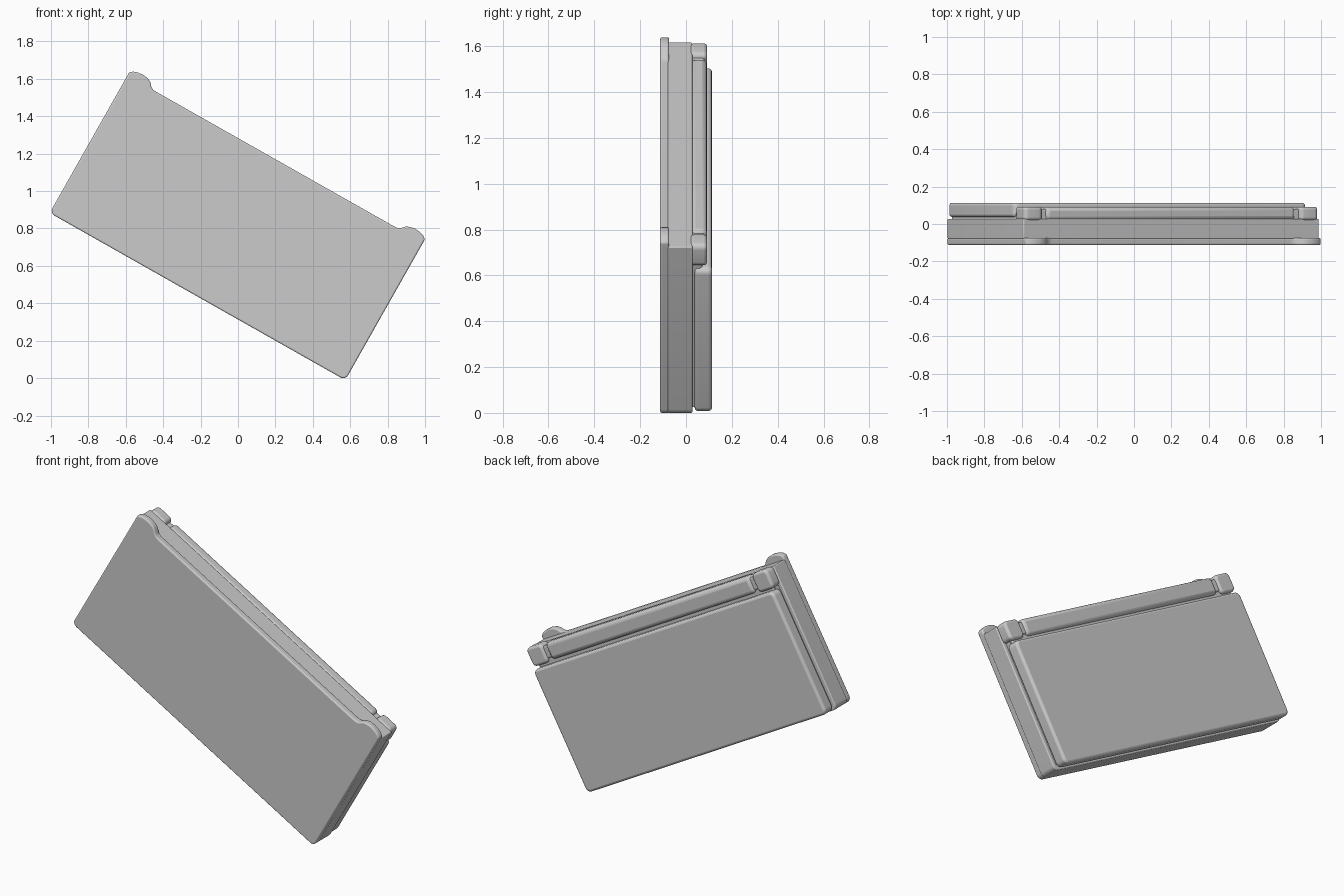
import bpy, bmesh, math
from mathutils import Matrix

if "Cube" in bpy.data.objects:
    bpy.data.objects.remove(bpy.data.objects["Cube"])

# whole device is tilted in the front plane
TILT = Matrix.Translation((0, 0, 0.819)) @ Matrix.Rotation(math.radians(29.5), 4, 'Y')

grey = bpy.data.materials.new("light grey plastic")
grey.diffuse_color = (0.6, 0.6, 0.6, 1)
grey.use_nodes = True
grey.node_tree.nodes["Principled BSDF"].inputs["Base Color"].default_value = grey.diffuse_color


def prism(name, outline, y0, y1, edge=0.012, corner=0.0, corner_test=None):
    """Extrude an (x, z) outline from y0 to y1, round its corners, soften its rims."""
    bm = bmesh.new()
    face = bm.faces.new([bm.verts.new((x, y0, z)) for x, z in outline])
    ext = bmesh.ops.extrude_face_region(bm, geom=[face])
    for v in ext["geom"]:
        if isinstance(v, bmesh.types.BMVert):
            v.co.y = y1
    bmesh.ops.recalc_face_normals(bm, faces=bm.faces)
    if corner:
        sides = [e for e in bm.edges
                 if abs(e.verts[0].co.y - e.verts[1].co.y) > 1e-5
                 and (corner_test is None or corner_test(e.verts[0].co))]
        bmesh.ops.bevel(bm, geom=sides, offset=corner, segments=6,
                        profile=0.5, affect='EDGES')
    me = bpy.data.meshes.new(name)
    bm.to_mesh(me)
    bm.free()
    me.materials.append(grey)
    ob = bpy.data.objects.new(name, me)
    bpy.context.collection.objects.link(ob)
    ob.matrix_world = TILT
    if edge:
        b = ob.modifiers.new("soft rim", 'BEVEL')
        b.width = edge
        b.segments = 3
        b.limit_method = 'ANGLE'
        b.angle_limit = math.radians(50)
    bpy.ops.object.select_all(action='DESELECT')
    ob.select_set(True)
    bpy.context.view_layer.objects.active = ob
    bpy.ops.object.shade_smooth_by_angle(angle=math.radians(35))
    return ob


def rect(x0, x1, z0, z1):
    return [(x0, z0), (x1, z0), (x1, z1), (x0, z1)]


# front cover plate with a rounded hinge ear at each top corner
ear = [(0.908, 0.425), (0.89, 0.438), (0.865, 0.446), (0.835, 0.449),
       (0.805, 0.444), (0.782, 0.432), (0.768, 0.415), (0.752, 0.406), (0.73, 0.404)]
cover = [(-0.908, -0.44), (0.908, -0.44)] + ear + [(-x, z) for x, z in reversed(ear)]
prism("front_cover", cover, -0.113, -0.074, 0.008, 0.03, lambda c: c.z < -0.4)

# thick body behind the cover
prism("main_body", rect(-0.908, 0.908, -0.44, 0.404), -0.08, 0.028, 0.006, 0.03,
      lambda c: c.z < 0)

# recessed core filling the seam between the two halves
prism("seam_core", rect(-0.885, 0.885, -0.41, 0.39), 0.02, 0.06, 0)

# back lid, shorter so that the hinge stays open above it
prism("back_lid", rect(-0.9, 0.9, -0.435, 0.288), 0.038, 0.113, 0.014, 0.03)

# ledge between the lid and the hinge
prism("hinge_ledge", rect(-0.88, 0.88, 0.26, 0.33), 0.03, 0.072, 0.008)

# long hinge bar and its end knuckles
prism("hinge_bar", rect(-0.765, 0.765, 0.305, 0.404), 0.02, 0.092, 0.022)
for side, label in ((-1, "left"), (1, "right")):
    xs = sorted((side * 0.79, side * 0.903))
    prism(label + "_hinge_knuckle", rect(xs[0], xs[1], 0.3, 0.41), 0.02, 0.092, 0.014, 0.025)
    xs = sorted((side * 0.75, side * 0.8))
    prism(label + "_hinge_pin", rect(xs[0], xs[1], 0.32, 0.39), 0.025, 0.08, 0.008)
